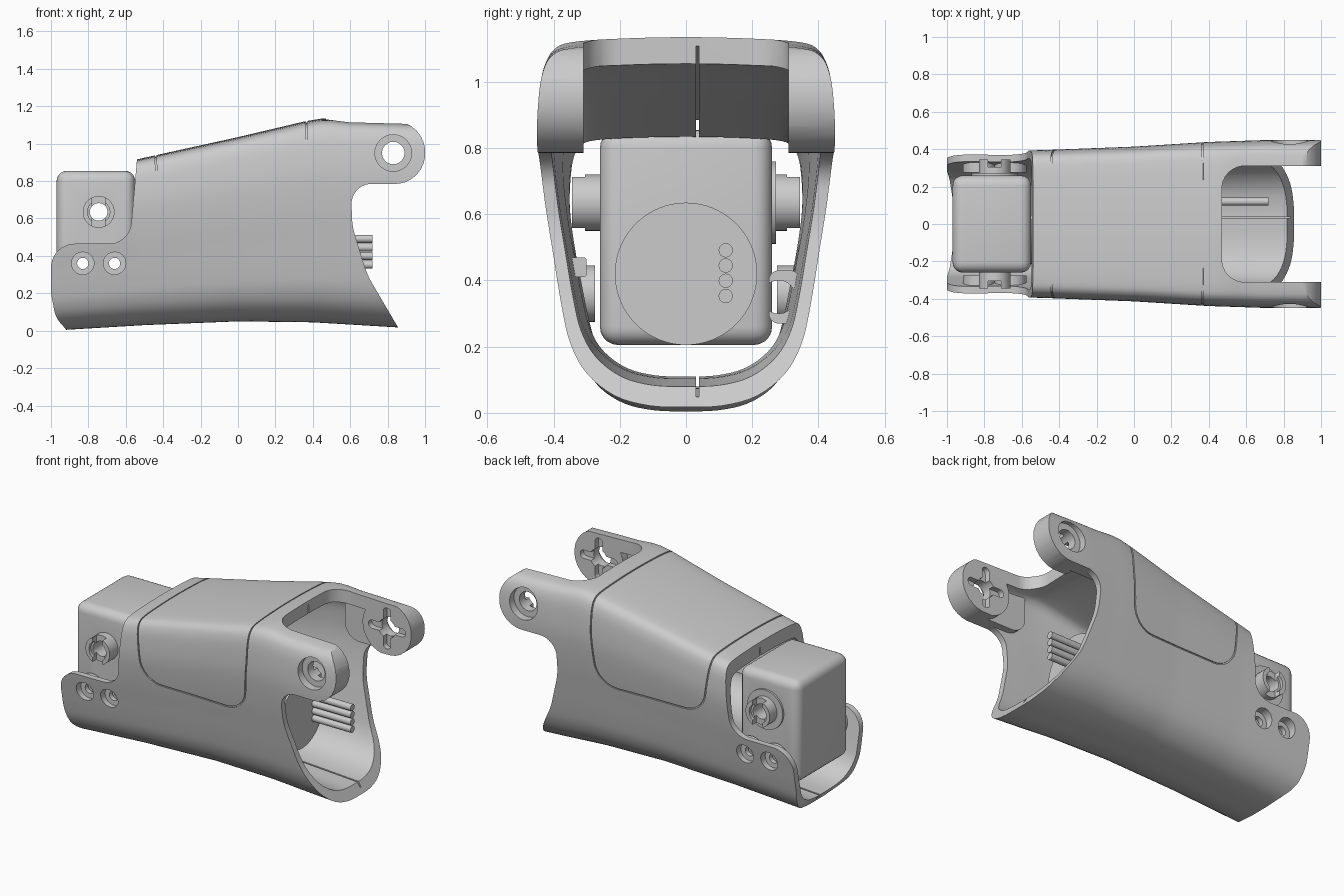
import bpy, bmesh, math
from mathutils import Vector

if "Cube" in bpy.data.objects:
    bpy.data.objects.remove(bpy.data.objects["Cube"])

grey = bpy.data.materials.new("plain grey")
grey.use_nodes = True
COLOUR = (0.6, 0.6, 0.6, 1)
grey.diffuse_color = COLOUR
grey.node_tree.nodes["Principled BSDF"].inputs["Base Color"].default_value = COLOUR


def finish_mesh(name, bm):
    bmesh.ops.recalc_face_normals(bm, faces=bm.faces)
    me = bpy.data.meshes.new(name)
    bm.to_mesh(me)
    bm.free()
    me.materials.append(grey)
    ob = bpy.data.objects.new(name, me)
    bpy.context.collection.objects.link(ob)
    return ob


def skin(name, rings):
    """Closed solid through a list of equal point rings."""
    bm = bmesh.new()
    loops = [[bm.verts.new(p) for p in ring] for ring in rings]
    n = len(loops[0])
    for a, b in zip(loops, loops[1:]):
        for i in range(n):
            j = (i + 1) % n
            bm.faces.new((a[i], a[j], b[j], b[i]))
    bm.faces.new(loops[0])
    bm.faces.new(loops[-1])
    return finish_mesh(name, bm)


def prism(name, outline, axis, lo, hi):
    place = {"x": lambda a, b, t: (t, a, b),
             "y": lambda a, b, t: (a, t, b),
             "z": lambda a, b, t: (a, b, t)}[axis]
    return skin(name, [[place(a, b, t) for a, b in outline] for t in (lo, hi)])


def circle(a, b, r, n=40):
    return [(a + r * math.cos(math.tau * i / n), b + r * math.sin(math.tau * i / n))
            for i in range(n)]


def rect(a0, b0, a1, b1, r=0):
    return rounded([(a0, b0, r), (a1, b0, r), (a1, b1, r), (a0, b1, r)])


def rounded(points, steps=8):
    """Polygon whose corners (x, y, radius) are filleted."""
    out = []
    for i, (x, y, r) in enumerate(points):
        p = Vector((x, y))
        u = Vector(points[i - 1][:2]) - p
        v = Vector(points[(i + 1) % len(points)][:2]) - p
        half = u.angle(v) / 2
        cut = min(r / math.tan(half), 0.48 * u.length, 0.48 * v.length)
        if cut < 1e-4:
            out.append((x, y))
            continue
        a, b = p + u.normalized() * cut, p + v.normalized() * cut
        c = p + (u.normalized() + v.normalized()).normalized() * cut / math.cos(half)
        radius = (a - c).length
        for k in range(steps + 1):
            d = (a - c).lerp(b - c, k / steps).normalized() * radius
            out.append(tuple(c + d))
    return out


def boolean(target, tools, op="DIFFERENCE"):
    for tool in tools if isinstance(tools, list) else [tools]:
        mod = target.modifiers.new("cut", "BOOLEAN")
        mod.operation, mod.solver, mod.object = op, "EXACT", tool
        bpy.context.view_layer.objects.active = target
        bpy.ops.object.modifier_apply(modifier=mod.name)
        bpy.data.objects.remove(tool)
    return target


def both(outline, lo, hi):
    """Matching cutters on the two sides."""
    return [prism("side_tool", outline, "y", *sorted((s * lo, s * hi))) for s in (-1, 1)]


# Tapered sleeve: section shape and its change along the length
SECTION = [(0, 0), (.25, .004), (.48, .03), (.67, .09), (.78, .17), (.84, .27), (.9, .41),
           (.96, .56), (1, .72), (.99, .85), (.96, .925), (.9, .967), (.78, .986), (.45, .996), (0, 1)]
WIDTH = [(-1, .386), (-.5, .394), (0, .413), (.4, .438), (.7, .448), (1, .45)]
BOTTOM = [(-1, 0), (-.5, .03), (0, .05), (.4, .045), (.85, .018), (1, 0)]
TOP = [(-1, .81), (-.5, .925), (0, 1.035), (.36, 1.12), (.47, 1.138), (.6, 1.125), (1, 1.114)]


def lookup(table, x):
    x = max(-1, min(1, x))
    for (x0, v0), (x1, v1) in zip(table, table[1:]):
        if x <= x1:
            return v0 + (v1 - v0) * (x - x0) / (x1 - x0)


def smooth_section(k=4):
    pts = [Vector(p) for p in SECTION]
    ext = [Vector((-pts[1].x, pts[1].y))] + pts + [Vector((-pts[-2].x, pts[-2].y))]
    half = []
    for a, b, c, d in zip(ext, ext[1:], ext[2:], ext[3:]):
        for i in range(k):
            t = i / k
            half.append(.5 * (2 * b + (c - a) * t + (2 * a - 5 * b + 4 * c - d) * t * t
                              + (3 * b - a - 3 * c + d) * t ** 3))
    return half + [pts[-1]] + [Vector((-p.x, p.y)) for p in reversed(half[1:])]


RING = smooth_section()


def sleeve(name, side, floor, roof, end):
    rings = []
    for i in range(45):
        x = end * (i / 22 - 1)
        w, lo, hi = lookup(WIDTH, x) - side, lookup(BOTTOM, x) + floor, lookup(TOP, x) - roof
        rings.append([(x, p.x * w, lo + p.y * (hi - lo)) for p in RING])
    return skin(name, rings)


SCREWS = [(-.83, .36), (-.66, .36)]
PIVOT = (.83, .95)
HORN = (-.745, .635)

# Hollow core leaves arm webs, pivot bosses and screw bosses inside the sleeve
core = sleeve("core", .042, .06, .08, 1.2)
boolean(core, both(rounded([(.5, .785, .1), (1.1, .785, 0), (1.1, 1.2, 0), (.5, 1.2, 0)]), .36, .6))
boolean(core, both(circle(*PIVOT, .172), .31, .61))
for s in SCREWS:
    boolean(core, both(circle(*s, .085), .275, .6))

shell = sleeve("forearm_shell", 0, 0, 0, 1.1)
boolean(shell, core)

# Side silhouette with wrist step, elbow arms and swept ends
silhouette = rounded([
    (-.9, -.1, 0), (-.92, .008, .03), (-.975, .07, .15), (-1, .2, .3), (-1, .465, .13),
    (-.58, .465, .12), (-.537, .95, 0), (-.53, 1.3, 0), (.6, 1.3, 0), (.6, 1.125, 0),
    (1, 1.117, .168), (1, .785, .165), (.605, .785, .15), (.61, .56, .4),
    (.69, .3, .5), (.86, .01, 0), (.9, -.1, 0)])
boolean(shell, prism("silhouette", silhouette, "y", -.7, .7), "INTERSECT")

# Opening between the arms
boolean(shell, prism("arm_gap", rect(.47, -.31, 1.3, .31, .12), "z", .6, 1.4))

# Seam around the top cover
def cover(d):
    return rounded([(-.445 - d, 1.4, 0), (-.44 - d, .9, .3), (-.395 - d, .56 - d, .15 + d),
                    (.335 + d, .56 - d, .15 + d), (.365 + d, .9, .3), (.368 + d, 1.4, 0)])

seam = prism("seam", cover(.004), "y", -.8, .8)
boolean(seam, [prism("seam_inside", cover(-.004), "y", -.9, .9),
               sleeve("seam_floor", .007, .007, .007, 1.2)])
boolean(shell, seam)

# Joint slit between the shell halves, open on the inside only
slit = prism("slit", rect(-1.3, -.2, 1.3, 1.4), "y", .03, .04)
boolean(slit, sleeve("slit_limit", .03, .03, .03, 1.15), "INTERSECT")
boolean(shell, slit)

# Screw holes and pivot holes with recesses
for s in SCREWS:
    boolean(shell, [prism("hole", circle(*s, .03), "y", -.6, .6)] + both(circle(*s, .06), .305, .6))
px, pz = PIVOT
boolean(shell, [prism("hole", circle(px, pz, .06), "y", -.6, .6)] + both(circle(px, pz, .098), .4, .6))
for w, h in ((.13, .026), (.026, .13)):
    boolean(shell, both(rect(px - w, pz - h, px + w, pz + h, .025), .25, .345))

# Wrist servo housing with horns, the back one on a round base
bm = bmesh.new()
bmesh.ops.create_cube(bm, size=1)
for v in bm.verts:
    v.co = Vector((-.76 + v.co.x * .42, v.co.y * .52, .53 + v.co.z * .65))
bmesh.ops.bevel(bm, geom=bm.edges[:], offset=.055, segments=5, profile=.5, affect="EDGES")
housing = finish_mesh("wrist_servo", bm)
boolean(housing, prism("horn_base", circle(*HORN, .125), "y", .2, .272), "UNION")
boolean(housing, both(circle(*HORN, .085), .2, .345), "UNION")
hx, hz = HORN
boolean(housing, [prism("hole", circle(hx, hz, .047), "y", -.6, .6)]
        + both(circle(hx, hz, .06), .325, .6)
        + both(rect(hx - .035, hz - .1, hx + .035, hz + .1), .305, .6))
for s in SCREWS:
    boolean(housing, prism("hole", circle(*s, .03), "y", -.6, .6))

# Round motor body along the sleeve, with its four leads
motor = prism("motor_body", circle(0, .42, .215, 64), "x", -.58, .45)
leads = [prism(f"lead_{i + 1}", circle(.12, .353 + i * .046, .0215, 20), "x", .43, .72) for i in range(4)]

# Cable clip and locating block on the inner walls
clip = prism("cable_clip", rect(.25, .27, .345, .43, .03), "x", .05, .2)
boolean(clip, prism("clip_bore", circle(.28, .35, .05), "x", -.2, .4))
block = prism("locating_block", rect(-.36, .41, -.3, .47, .01), "x", .05, .2)

for ob in [shell, housing, motor, clip, block] + leads:
    bpy.ops.object.select_all(action="DESELECT")
    ob.select_set(True)
    bpy.context.view_layer.objects.active = ob
    bpy.ops.object.shade_smooth_by_angle(angle=math.radians(32))
